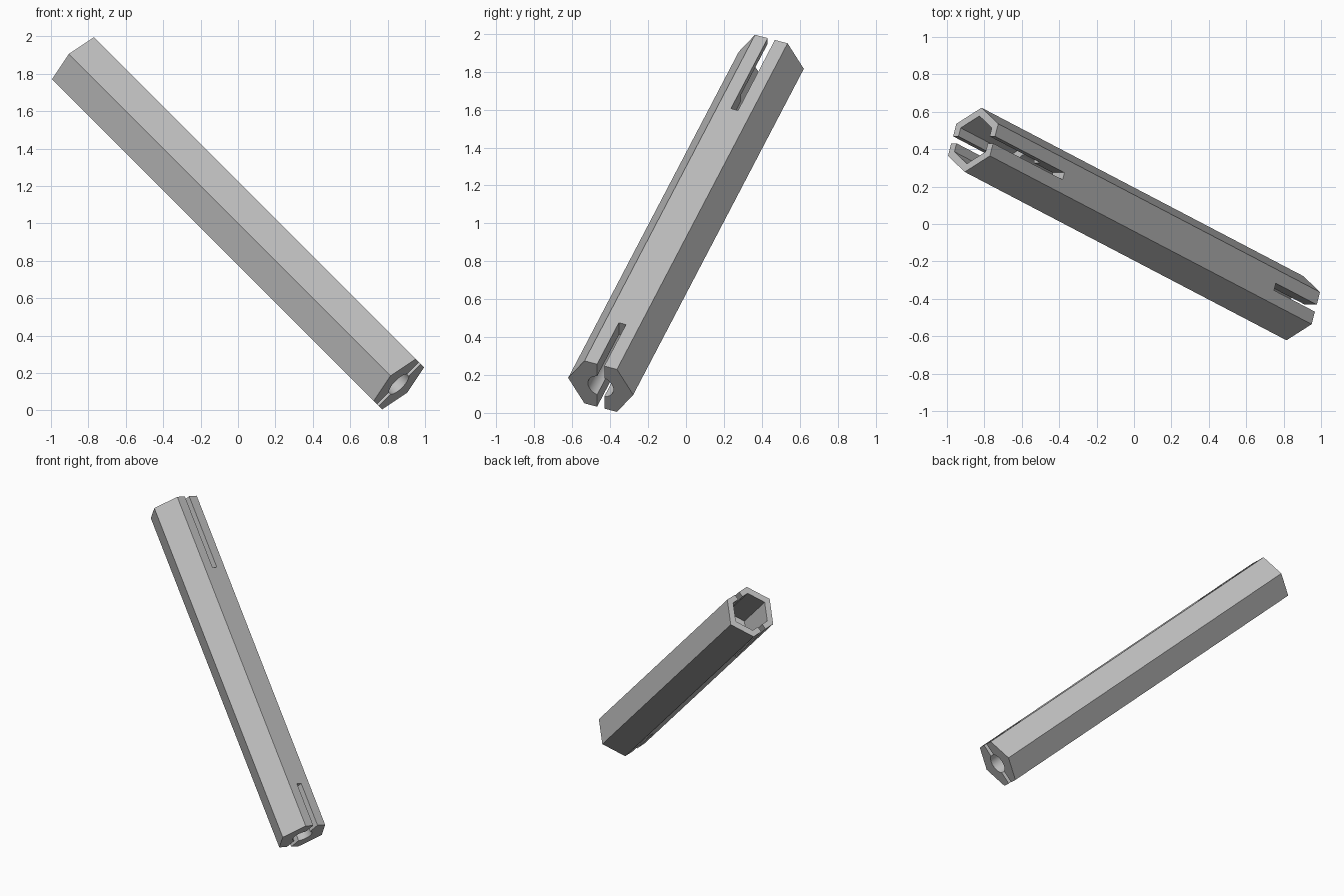
import bpy
import math
from mathutils import Matrix, Vector

cube = bpy.data.objects.get("Cube")
if cube:
    bpy.data.objects.remove(cube, do_unlink=True)

LENGTH = 2.594          # along the tube axis
RADIUS = 0.183          # outer hexagon, centre to corner
POCKET_RADIUS = 0.136   # hexagonal pocket in the upper end
BORE_RADIUS = 0.072     # round bore from the lower end
POCKET_DEPTH = 0.41
SLOT_WIDTH = 0.04
UPPER_SLOT, LOWER_SLOT = 0.56, 0.33
OVERSHOOT = 0.1         # cutters reach past the ends
END = LENGTH / 2

grey = bpy.data.materials.new("grey")
grey.use_nodes = True
colour = (0.52, 0.52, 0.52, 1)
grey.diffuse_color = colour
grey.node_tree.nodes["Principled BSDF"].inputs["Base Color"].default_value = colour


def prism(name, sides, radius, low, high):
    """Upright prism with a corner on the x axis."""
    bpy.ops.mesh.primitive_cylinder_add(
        vertices=sides, radius=radius, depth=high - low,
        location=(0, 0, (low + high) / 2), rotation=(0, 0, math.pi / 2))
    obj = bpy.context.object
    obj.name = name
    bpy.ops.object.transform_apply(location=True, rotation=True, scale=True)
    return obj


def slot(name, low, high):
    """Thin box crossing two opposite flats."""
    bpy.ops.mesh.primitive_cube_add(size=1, location=(0, 0, (low + high) / 2))
    obj = bpy.context.object
    obj.name = name
    obj.scale = (SLOT_WIDTH, 1, high - low)
    bpy.ops.object.transform_apply(location=True, rotation=True, scale=True)
    return obj


# Hexagonal body and the shapes cut from it
body = prism("hex_tube", 6, RADIUS, -END, END)
body.data.materials.append(grey)
cutters = [
    prism("hex_pocket_cutter", 6, POCKET_RADIUS, END - POCKET_DEPTH, END + OVERSHOOT),
    prism("round_bore_cutter", 48, BORE_RADIUS, -END - OVERSHOOT, END),
    slot("upper_slot_cutter", END - UPPER_SLOT, END + OVERSHOOT),
    slot("lower_slot_cutter", -END - OVERSHOOT, -END + LOWER_SLOT),
]
for cutter in cutters:
    cutter.hide_render = True
    cutter.data.materials.append(grey)
    bpy.ops.object.select_all(action="DESELECT")
    body.select_set(True)
    bpy.context.view_layer.objects.active = body
    cut = body.modifiers.new("cut", "BOOLEAN")
    cut.operation = "DIFFERENCE"
    cut.solver = "EXACT"
    cut.object = cutter
    bpy.ops.object.modifier_apply(modifier=cut.name)
    bpy.data.objects.remove(cutter, do_unlink=True)

# Smooth bore, crisp flats
bpy.ops.object.shade_smooth_by_angle(angle=math.radians(30))

# Lean the tube along its diagonal, slotted flats facing up and down
axis = Vector((-0.862, 0.451, 0.862)).normalized()
flat = Vector((1, 0, 1)).normalized()
corner = flat.cross(axis)
tilt = Matrix((corner, flat, axis)).transposed().to_4x4()
body.data.transform(Matrix.Translation((0, 0, 1)) @ tilt)
